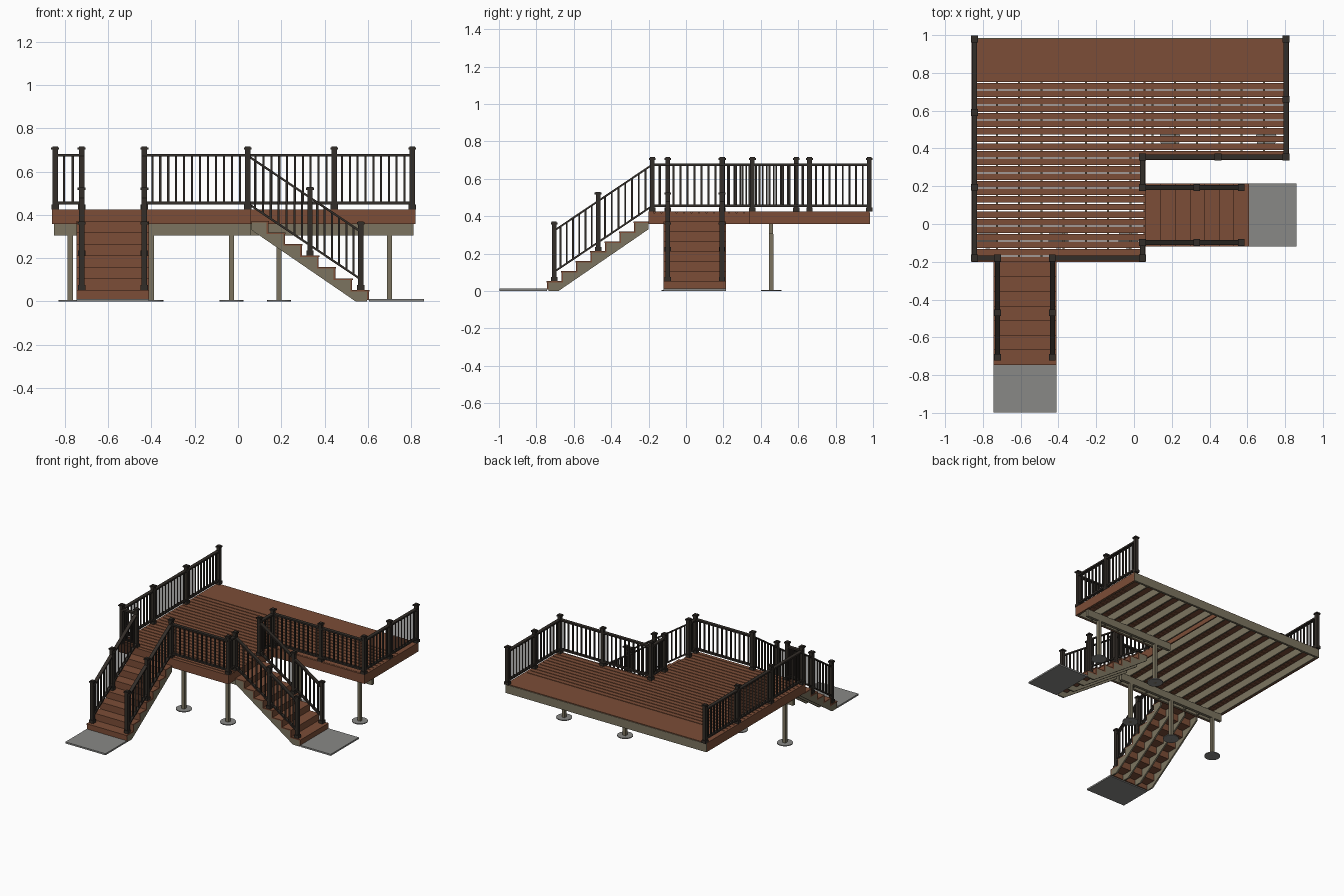
import bpy, bmesh, math
from mathutils import Vector, Matrix

if "Cube" in bpy.data.objects:
    bpy.data.objects.remove(bpy.data.objects["Cube"])


def material(name, color):
    m = bpy.data.materials.new(name)
    m.use_nodes = True
    m.diffuse_color = (*color, 1)
    m.node_tree.nodes["Principled BSDF"].inputs["Base Color"].default_value = (*color, 1)
    return m


BROWN = material("red_brown_decking", (0.20, 0.075, 0.038))
TAN = material("treated_timber", (0.20, 0.175, 0.115))
DARK = material("dark_bronze_rail", (0.032, 0.026, 0.021))
GREY = material("concrete", (0.25, 0.25, 0.24))

IDENT = Matrix.Identity(4)


class Part:
    """Collects simple solids into one named object."""

    def __init__(self, name, mat, frame=IDENT):
        self.name, self.mat, self.frame = name, mat, frame
        self.bm = bmesh.new()

    def box(self, x0, x1, y0, y1, z0, z1):
        size = Matrix.Diagonal((x1 - x0, y1 - y0, z1 - z0, 1))
        mid = Matrix.Translation(((x0 + x1) / 2, (y0 + y1) / 2, (z0 + z1) / 2))
        bmesh.ops.create_cube(self.bm, size=1, matrix=mid @ size)

    def column(self, x, y, z0, z1, w):
        self.box(x - w / 2, x + w / 2, y - w / 2, y + w / 2, z0, z1)

    def bar(self, a, b, w, h):
        # Bar between two points with plumb-cut ends
        a, b = Vector(a), Vector(b)
        d = b - a
        side = Vector((-d.y, d.x, 0)).normalized() * w / 2
        up = Vector((0, 0, h / 2))
        ends = [[self.bm.verts.new(p + s * side + u * up)
                 for s, u in ((-1, -1), (1, -1), (1, 1), (-1, 1))] for p in (a, b)]
        for e in ends:
            self.bm.faces.new(e)
        for i in range(4):
            j = (i + 1) % 4
            self.bm.faces.new((ends[0][i], ends[0][j], ends[1][j], ends[1][i]))

    def prism(self, outline, y0, y1):
        # Side outline in x and z, extruded across y
        f = self.bm.faces.new([self.bm.verts.new((x, y0, z)) for x, z in outline])
        out = bmesh.ops.extrude_face_region(self.bm, geom=[f])["geom"]
        verts = [v for v in out if isinstance(v, bmesh.types.BMVert)]
        bmesh.ops.translate(self.bm, verts=verts, vec=(0, y1 - y0, 0))

    def disc(self, x, y, r, h):
        bmesh.ops.create_cone(self.bm, cap_ends=True, segments=24, radius1=r, radius2=r,
                              depth=h, matrix=Matrix.Translation((x, y, h / 2)))

    def done(self):
        self.bm.transform(self.frame)
        bmesh.ops.recalc_face_normals(self.bm, faces=self.bm.faces)
        me = bpy.data.meshes.new(self.name)
        self.bm.to_mesh(me)
        self.bm.free()
        me.materials.append(self.mat)
        bpy.context.collection.objects.link(bpy.data.objects.new(self.name, me))


# Main levels and plan of the L-shaped deck
TOP, UNDER, LOW, BEAM = 0.425, 0.416, 0.357, 0.305
LEFT, INNER, RIGHT = -0.86, 0.06, 0.82
FRONT, NOTCH, BACK = -0.20, 0.34, 0.98


def front_at(x):
    return FRONT if x < INNER else NOTCH


# Deck boards running across, gapped up to the solid rear strip
boards = Part("deck_boards", BROWN)
pitch, gap, rear = 0.04, 0.006, 0.75
boards.box(LEFT, RIGHT, rear + gap / 2, BACK, UNDER, TOP)
for k in range(24):
    y1 = rear - k * pitch - gap / 2
    y0 = max(y1 - pitch + gap, FRONT)
    boards.box(LEFT, RIGHT if y0 > NOTCH - 0.02 else INNER, y0, y1, UNDER, TOP)
boards.done()

# Fascia boards, with an inner one carried through to the rear
fascia = Part("fascia", BROWN)
t = 0.01
fascia.box(LEFT, LEFT + t, FRONT, BACK, LOW, TOP)
fascia.box(RIGHT - t, RIGHT, NOTCH, BACK, LOW, TOP)
fascia.box(LEFT, INNER, FRONT, FRONT + t, LOW, TOP)
fascia.box(INNER, RIGHT, NOTCH, NOTCH + t, LOW, TOP)
fascia.box(INNER - t, INNER, FRONT, BACK - 0.02, LOW, UNDER)
fascia.done()

# Joists, ledger and rim
joists = Part("joists", TAN)
joists.box(LEFT, RIGHT, BACK - 0.012, BACK + 0.004, LOW, UNDER + 0.004)
joists.box(LEFT + t, INNER - t, FRONT + t, FRONT + 2 * t, LOW, UNDER)
joists.box(INNER, RIGHT - t, NOTCH + t, NOTCH + 2 * t, LOW, UNDER)
for k in range(15):
    x = LEFT + 0.016 + k * 0.1178
    joists.box(x - 0.0055, x + 0.0055, front_at(x) + t, BACK - t, LOW + 0.003, UNDER)
joists.done()

# Beams, posts and round footings
beams = Part("support_beams", TAN)
posts = Part("support_posts", TAN)
footings = Part("footings", GREY)
for x0, x1, y, xs in ((LEFT + t, INNER, -0.075, (-0.775, -0.40, -0.03)),
                      (INNER, RIGHT - t, 0.455, (0.19, 0.70))):
    beams.box(x0, x1, y - 0.011, y + 0.011, BEAM, LOW + 0.003)
    for x in xs:
        posts.column(x, y, 0, BEAM, 0.024)
        footings.disc(x, y, 0.055, 0.006)
for p in (beams, posts, footings):
    p.done()


def rail_post(part, x, y, z0, z1):
    part.column(x, y, z0, z1, 0.025)
    part.column(x, y, z0, z0 + 0.022, 0.034)
    part.column(x, y, z1 - 0.014, z1 - 0.004, 0.036)
    part.column(x, y, z1 - 0.004, z1, 0.026)


def rail_panel(part, a, b, za, zb):
    # Top and bottom rails with evenly spaced balusters between
    low, high = 0.03, 0.25
    part.bar((*a, za + high), (*b, zb + high), 0.026, 0.012)
    part.bar((*a, za + low), (*b, zb + low), 0.02, 0.012)
    a, b = Vector((*a, za)), Vector((*b, zb))
    n = max(2, round((b - a).xy.length / 0.036))
    for i in range(1, n):
        p = a.lerp(b, i / n)
        part.column(p.x, p.y, p.z + low, p.z + high, 0.0095)


# Deck railings, each run a list of post positions
runs = {
    "left_side_railing": [(-0.845, 0.98), (-0.845, 0.59), (-0.845, 0.195),
                          (-0.845, -0.18), (-0.7225, -0.18)],
    "front_railing": [(-0.4325, -0.18), (0.045, -0.18), (0.045, -0.0975)],
    "right_side_railing": [(0.045, 0.1925), (0.045, 0.355), (0.445, 0.355),
                           (0.805, 0.355), (0.805, 0.66), (0.805, 0.98)],
}
for name, pts in runs.items():
    part = Part(name, DARK)
    for x, y in pts:
        rail_post(part, x, y, TOP, 0.715)
    for a, b in zip(pts, pts[1:]):
        rail_panel(part, a, b, TOP, TOP)
    part.done()


def staircase(name, frame):
    # Local frame: x runs down the flight, y across it
    run, count, half, thick = 0.0775, 7, 0.1675, 0.008
    rise = TOP / (count + 1)
    slope = rise / run
    end = run * count

    steps = Part(name + "_steps", BROWN, frame)
    outline = [(0, 0.33), (0, TOP - rise - thick)]
    for k in range(count):
        z, s = TOP - rise * (k + 1), run * (k + 1)
        steps.box(s - run - thick, s + 0.003, -half, half, z - thick, z)
        steps.box(s - thick, s, -half, half, z - rise + (thick if k == count - 1 else 0), z - thick)
        outline += [(s - thick, z - thick), (s - thick, max(z - rise - thick, 0))]
    steps.done()

    stringers = Part(name + "_stringers", TAN, frame)
    outline.append((0.33 / slope, 0))
    for i in range(4):
        y = -half + i * (2 * half - 0.011) / 3
        stringers.prism(outline, y, y + 0.011)
    stringers.done()

    rails = Part(name + "_railings", DARK, frame)
    stops = [(-0.02, TOP), (0.27, TOP - 4 * rise), (0.505, TOP - 7 * rise)]
    for y in (-0.145, 0.145):
        for s, z in stops[1:]:
            rail_post(rails, s, y, z, z + 0.317)
        for (s0, _), (s1, _) in zip(stops, stops[1:]):
            rail_panel(rails, (s0, y), (s1, y), TOP - (s0 + 0.02) * 0.672, TOP - (s1 + 0.02) * 0.672)
    rails.done()

    pad = Part(name + "_landing_pad", GREY, frame)
    pad.box(end, end + 0.255, -half, half, 0, 0.012)
    pad.done()


staircase("side_stair", Matrix.Translation((0.0625, 0.0475, 0)))
staircase("front_stair", Matrix.Translation((-0.5775, FRONT, 0)) @ Matrix.Rotation(-math.pi / 2, 4, "Z"))
